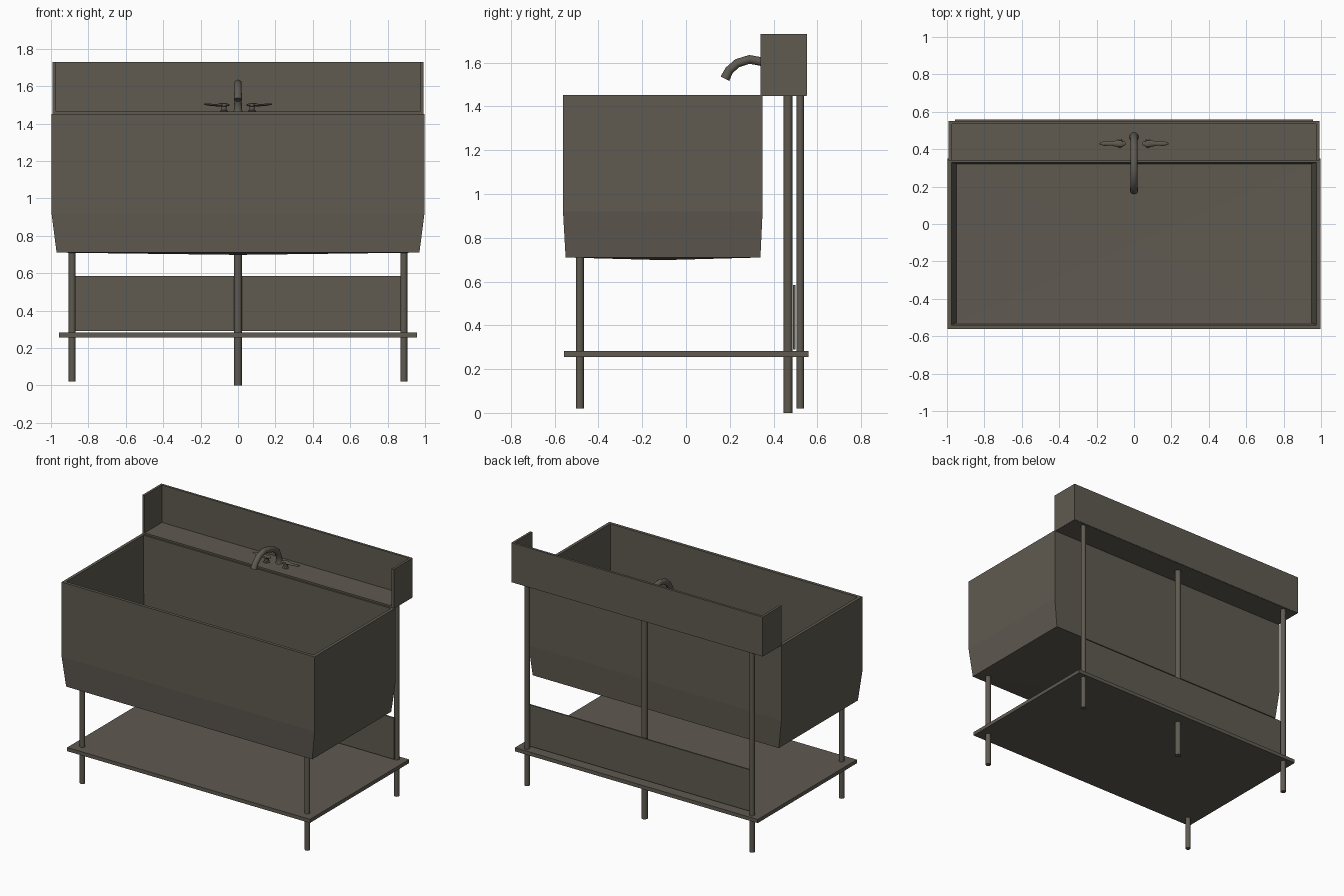
import bpy, bmesh, math
from mathutils import Vector

if "Cube" in bpy.data.objects:
    bpy.data.objects.remove(bpy.data.objects["Cube"])

metal = bpy.data.materials.new("dark warm grey metal")
metal.diffuse_color = (0.115, 0.103, 0.082, 1)
metal.use_nodes = True
metal.node_tree.nodes["Principled BSDF"].inputs["Base Color"].default_value = metal.diffuse_color


def finish(name, bm, smooth=False):
    bmesh.ops.recalc_face_normals(bm, faces=bm.faces)
    me = bpy.data.meshes.new(name)
    bm.to_mesh(me)
    bm.free()
    me.materials.append(metal)
    for p in me.polygons:
        p.use_smooth = smooth
    ob = bpy.data.objects.new(name, me)
    bpy.context.collection.objects.link(ob)
    if smooth:
        bpy.ops.object.select_all(action='DESELECT')
        ob.select_set(True)
        bpy.context.view_layer.objects.active = ob
        bpy.ops.object.shade_smooth_by_angle(angle=math.radians(40))
    return ob


def box(name, lo, hi):
    bm = bmesh.new()
    bmesh.ops.create_cube(bm, size=1)
    for v in bm.verts:
        v.co = [lo[i] + (v.co[i] + 0.5) * (hi[i] - lo[i]) for i in range(3)]
    return finish(name, bm)


def tube(name, path, sides=12, flat=1.0):
    """Sweep circles (x, y, z, radius) along a path, using frames normal to it."""
    bm = bmesh.new()
    pts = [Vector(p[:3]) for p in path]
    rings = []
    for i, p in enumerate(pts):
        d = (pts[min(i + 1, len(pts) - 1)] - pts[max(i - 1, 0)]).normalized()
        side = Vector((0, 1, 0)) if abs(d.x) > 0.7 else Vector((1, 0, 0))
        up = d.cross(side).normalized()
        r = path[i][3]
        rings.append([bm.verts.new(p + side * r * math.cos(a) + up * r * flat * math.sin(a))
                      for a in (2 * math.pi * k / sides for k in range(sides))])
    for a, b in zip(rings, rings[1:]):
        for k in range(sides):
            bm.faces.new((a[k], a[(k + 1) % sides], b[(k + 1) % sides], b[k]))
    bm.faces.new(rings[0])
    bm.faces.new(rings[-1])
    return finish(name, bm, True)


# Deep basin: rings of (half width, front y, back y, z), outside then inside
bm = bmesh.new()
rings = []
for hx, y0, y1, z in [(0.970, -0.550, 0.340, 0.71), (0.997, -0.562, 0.350, 0.92),
                      (0.997, -0.562, 0.350, 1.452), (0.975, -0.540, 0.328, 1.452),
                      (0.972, -0.538, 0.328, 0.92), (0.948, -0.528, 0.322, 0.735)]:
    rings.append([bm.verts.new(c) for c in
                  ((-hx, y0, z), (hx, y0, z), (hx, y1, z), (-hx, y1, z))])
for a, b in zip(rings, rings[1:]):
    for k in range(4):
        bm.faces.new((a[k], a[(k + 1) % 4], b[(k + 1) % 4], b[k]))
for ring, z in ((rings[0], 0.698), (rings[-1], 0.723)):  # floor dips to the drain
    c = bm.verts.new((0, -0.105, z))
    for k in range(4):
        bm.faces.new((ring[k], ring[(k + 1) % 4], c))
finish("basin", bm)

# Splashback: ledge, back and end panels
box("tap_ledge", (-0.99, 0.34, 1.448), (0.99, 0.55, 1.464))
box("splashback", (-0.99, 0.535, 1.45), (0.99, 0.552, 1.73))
for s, side in ((-1, "left"), (1, "right")):
    xs = sorted((s * 0.974, s * 0.991))
    box(side + "_splash_end", (xs[0], 0.34, 1.45), (xs[1], 0.552, 1.73))

    # Legs
    for nm, y, top in (("front", -0.485, 0.72), ("back", 0.522, 1.45)):
        tube(f"{side}_{nm}_leg", [(s * 0.887, y, 0.02, 0.018), (s * 0.887, y, top, 0.018)])

    # Tap handles: post, cap and tapering lever
    tube(side + "_tap_post", [(s * 0.075, 0.43, z, r) for z, r in
                              ((1.46, 0.024), (1.468, 0.022), (1.472, 0.014), (1.49, 0.014),
                               (1.495, 0.02), (1.506, 0.018), (1.51, 0.009))])
    tube(side + "_tap_lever", [(s * x, 0.43, z, r) for x, z, r in
                               ((0.045, 1.50, 0.008), (0.065, 1.50, 0.018), (0.09, 1.50, 0.018),
                                (0.12, 1.498, 0.011), (0.16, 1.502, 0.012),
                                (0.183, 1.504, 0.005))], 8, 0.5)
tube("middle_back_leg", [(0, 0.466, 0, 0.021), (0, 0.466, 1.45, 0.021)])

# Lower shelf and rear panel
box("lower_shelf", (-0.957, -0.557, 0.256), (0.957, 0.56, 0.282))
box("rear_panel", (-0.887, 0.49, 0.29), (0.887, 0.50, 0.585))

# Swan neck spout
tube("spout", [(0, y, z, r) for y, z, r in
               ((0.465, 1.46, 0.026), (0.465, 1.472, 0.022), (0.46, 1.51, 0.02),
                (0.44, 1.555, 0.02), (0.40, 1.585, 0.02), (0.345, 1.605, 0.02),
                (0.29, 1.615, 0.02), (0.235, 1.598, 0.02), (0.197, 1.565, 0.02),
                (0.178, 1.527, 0.022))])
